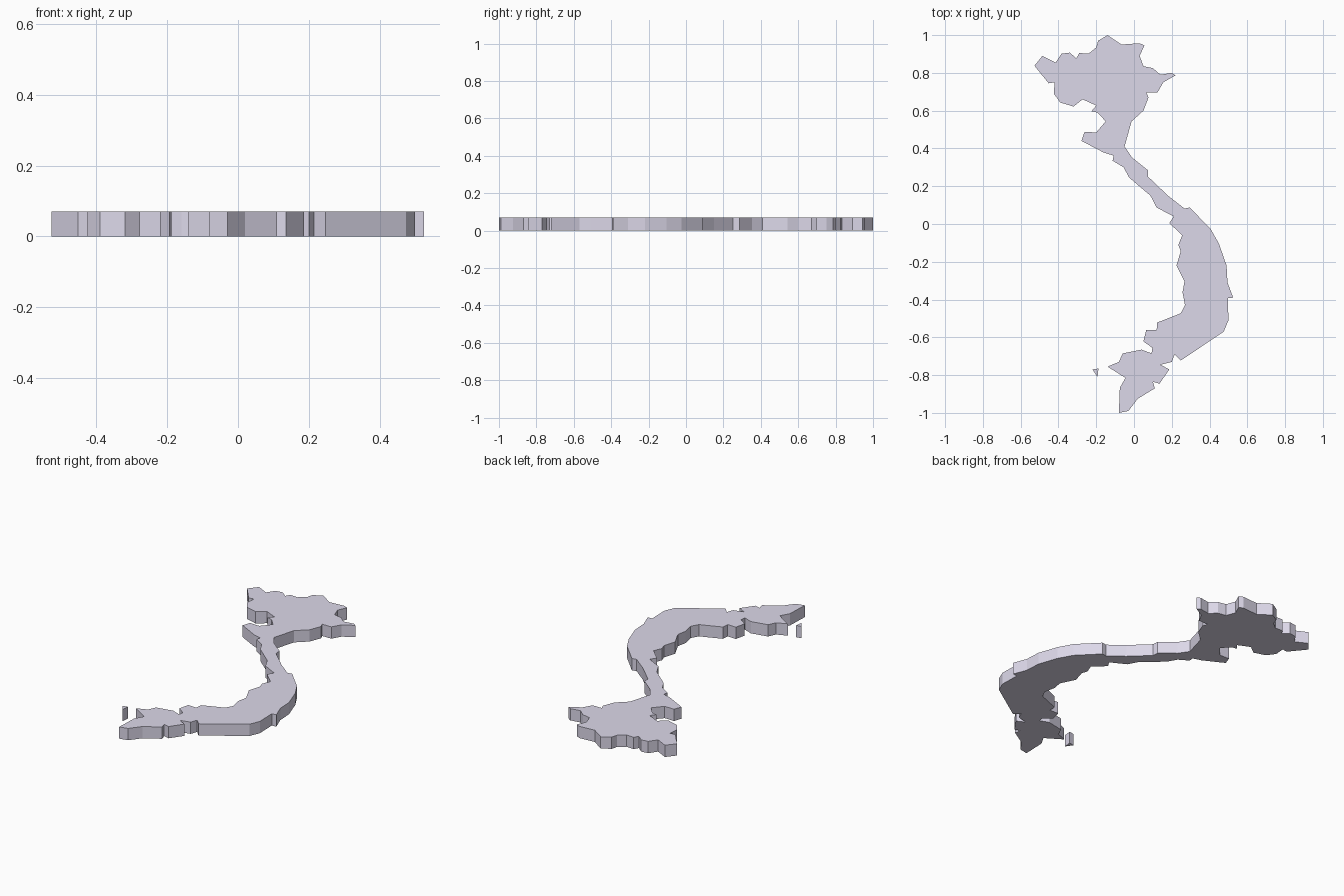
import bpy, bmesh

THICKNESS = 0.07

# East coast, north to south
east = [(-.14, 1), (-.066, .95), (.03, .957), (.055, .945), (.03, .89), (.05, .835),
        (.10, .825), (.14, .79), (.20, .80), (.22, .787), (.155, .75), (.125, .697),
        (.065, .697), (.077, .67), (.05, .60), (-.013, .543), (-.05, .41), (-.01, .352),
        (.073, .285), (.075, .25), (.18, .15), (.267, .082), (.295, .087), (.405, -.025),
        (.45, -.105), (.49, -.22), (.495, -.31), (.525, -.39), (.497, -.393),
        (.50, -.51), (.475, -.57), (.247, -.723), (.215, -.69), (.20, -.73),
        (.14, -.745), (.187, -.77), (.135, -.845), (.10, -.835), (.11, -.87),
        (.02, -.925), (-.03, -.99), (-.08, -1)]

# West border, south to north
west = [(-.075, -.867), (-.045, -.815), (-.14, -.755), (-.08, -.73), (-.06, -.685),
        (.04, -.665), (.093, -.685), (.097, -.655), (.05, -.622), (.065, -.56),
        (.12, -.562), (.122, -.522), (.247, -.473), (.27, -.43), (.257, -.362),
        (.267, -.305), (.225, -.22), (.247, -.145), (.235, -.11), (.255, -.06),
        (.187, .005), (.21, .04), (.12, .087), (.087, .15), (-.025, .245), (-.055, .30),
        (-.113, .335), (-.108, .362), (-.16, .378), (-.278, .44), (-.262, .487),
        (-.20, .485), (-.15, .543), (-.193, .59), (-.225, .597), (-.20, .627),
        (-.272, .66), (-.32, .622), (-.39, .643), (-.425, .69), (-.42, .75),
        (-.452, .745), (-.527, .838), (-.485, .89), (-.415, .855), (-.383, .902),
        (-.34, .907), (-.305, .877), (-.29, .905), (-.24, .902), (-.20, .935), (-.19, .97)]

# Small offshore island
island = [(-.22, -.77), (-.188, -.765), (-.193, -.81)]

mat = bpy.data.materials.new("lavender")
mat.diffuse_color = (.72, .69, .82, 1)


def slab(name, outline):
    """Extrude a flat outline up from the ground into a closed slab."""
    bm = bmesh.new()
    base = bm.faces.new([bm.verts.new((x, y, 0)) for x, y in outline])
    top = bmesh.ops.extrude_face_region(bm, geom=[base], use_keep_orig=True)["geom"]
    bmesh.ops.translate(bm, vec=(0, 0, THICKNESS),
                        verts=[g for g in top if isinstance(g, bmesh.types.BMVert)])
    bmesh.ops.recalc_face_normals(bm, faces=bm.faces)
    caps = [f for f in bm.faces if len(f.verts) > 4]
    bmesh.ops.triangulate(bm, faces=caps)
    mesh = bpy.data.meshes.new(name)
    bm.to_mesh(mesh)
    bm.free()
    mesh.materials.append(mat)
    obj = bpy.data.objects.new(name, mesh)
    bpy.context.collection.objects.link(obj)


slab("mainland", east + west)
slab("island", island)
